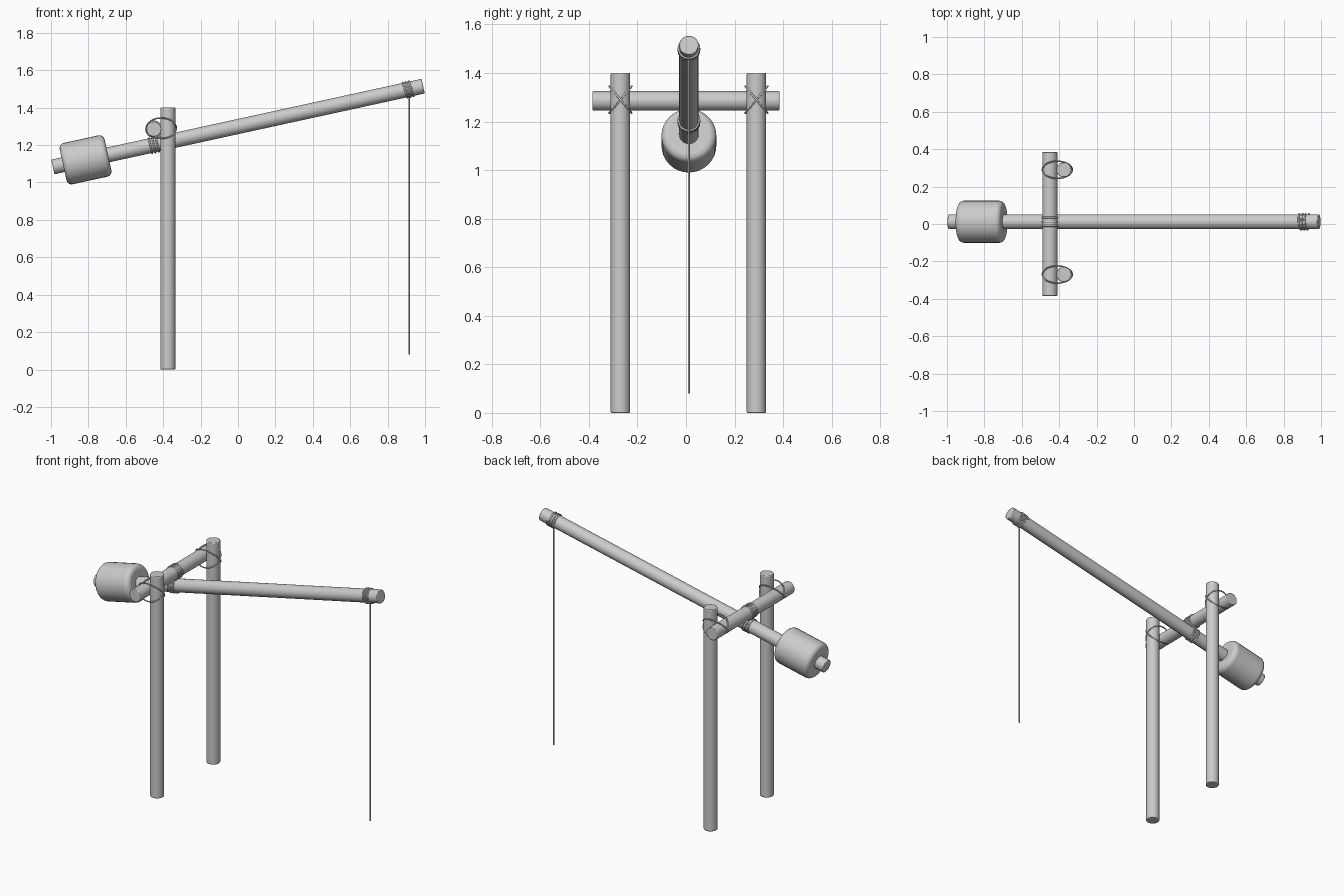
import bpy, math
from mathutils import Vector

cube = bpy.data.objects.get("Cube")
if cube:
    bpy.data.objects.remove(cube, do_unlink=True)


def material(name, value):
    m = bpy.data.materials.new(name)
    m.use_nodes = True
    colour = (value, value, value, 1)
    m.diffuse_color = colour
    m.node_tree.nodes["Principled BSDF"].inputs["Base Color"].default_value = colour
    return m


GREY = material("light grey", 0.6)


def rod(name, a, b, radius, bevel=0.004, segments=2):
    """Smooth round bar between two points, with softened rims."""
    a, b = Vector(a), Vector(b)
    bpy.ops.mesh.primitive_cylinder_add(vertices=32, radius=radius, depth=(b - a).length,
                                        location=(a + b) / 2)
    ob = bpy.context.object
    ob.name = name
    ob.rotation_euler = (b - a).to_track_quat('Z', 'Y').to_euler()
    ob.data.materials.append(GREY)
    if bevel:
        mod = ob.modifiers.new("rim", 'BEVEL')
        mod.width = bevel
        mod.segments = segments
        mod.limit_method = 'ANGLE'
        mod.angle_limit = math.radians(40)
    bpy.ops.object.shade_smooth_by_angle(angle=math.radians(40))
    return ob


def cord(name, points, thickness, cyclic=False):
    """Round cord along a path."""
    cu = bpy.data.curves.new(name, 'CURVE')
    cu.dimensions = '3D'
    cu.bevel_depth = thickness
    cu.bevel_resolution = 2
    cu.use_fill_caps = True
    sp = cu.splines.new('POLY')
    sp.points.add(len(points) - 1)
    for p, co in zip(sp.points, points):
        p.co = (*co, 1)
    sp.use_cyclic_u = cyclic
    cu.materials.append(GREY)
    ob = bpy.data.objects.new(name, cu)
    bpy.context.collection.objects.link(ob)


def loop(name, centre, u, v, thickness=0.005, n=40):
    """Closed elliptical cord spanned by half-axes u and v."""
    c, u, v = Vector(centre), Vector(u), Vector(v)
    angles = [2 * math.pi * i / n for i in range(n)]
    cord(name, [c + u * math.cos(t) + v * math.sin(t) for t in angles], thickness, True)


MID = 0.012
POST_X, BAR_X, BAR_Z = -0.375, -0.45, 1.285
tail, tip = Vector((-0.99, MID, 1.083)), Vector((0.99, MID, 1.515))
axis = (tip - tail).normalized()
side = Vector((0, 1, 0))
up = axis.cross(side)


def on_beam(x):
    return tail.lerp(tip, (x - tail.x) / (tip.x - tail.x))


# Upright posts with crossed lashings
for label, y in (("right", -0.27), ("left", 0.29)):
    rod(label + "_post", (POST_X, y, 0), (POST_X, y, 1.4), 0.04)
    for i, s in enumerate((-1, 1)):
        loop(f"{label}_post_lashing_{i + 1}", (-0.41, y, BAR_Z + 0.005),
             (0.08, 0, 0), (0, 0.046, s * 0.055), 0.004)

# Crossbar, swinging beam and counterweight
rod("crossbar", (BAR_X, -0.385, BAR_Z), (BAR_X, 0.385, BAR_Z), 0.04)
rod("beam", tail, tip, 0.04)
weight = on_beam(-0.815)
rod("counterweight", weight - axis * 0.123, weight + axis * 0.123, 0.113, 0.028, 5)

# Pivot lashing around the crossbar and the beam
for i in (-1, 0, 1):
    loop(f"crossbar_lashing_{i + 2}", (BAR_X, MID + i * 0.022, BAR_Z),
         (0.041, 0, 0), (0, 0, 0.041))
    loop(f"beam_lashing_{i + 2}", on_beam(BAR_X + i * 0.018), side * 0.042, up * 0.042)

# Wound cord at the beam tip and the hanging rope
start = on_beam(0.885)
turns, steps = 3, 96
coil = []
for i in range(steps + 1):
    t = 2 * math.pi * turns * i / steps
    coil.append(start + axis * (0.05 * i / steps) + side * (0.042 * math.cos(t))
                + up * (0.042 * math.sin(t)))
cord("tip_lashing", coil, 0.005)
rod("hanging_rope", (0.915, MID, 0.08), (0.915, MID, 1.48), 0.004, 0)
